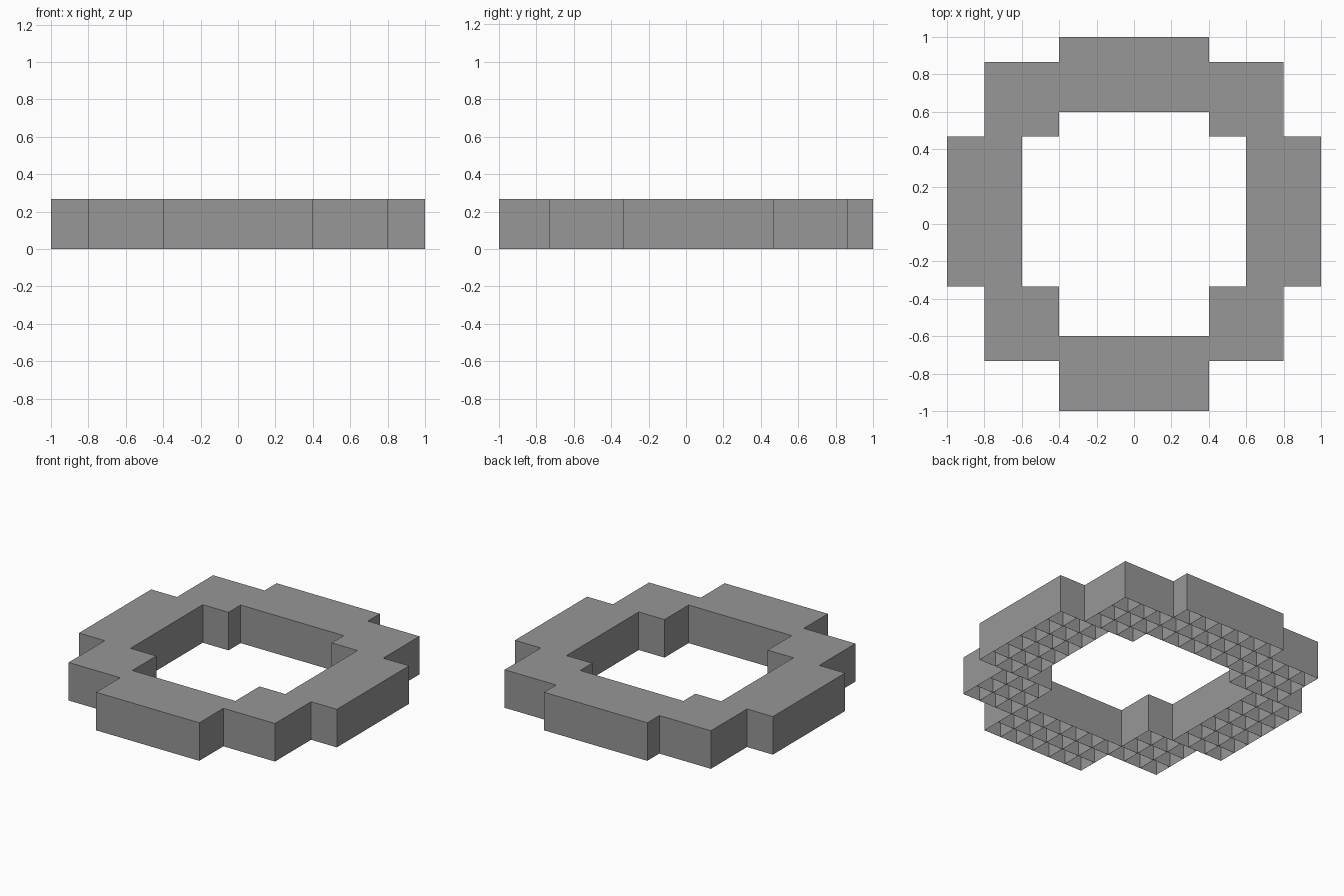
import bpy
import bmesh

cube = bpy.data.objects.get("Cube")
if cube:
    bpy.data.objects.remove(cube, do_unlink=True)

CELL = 0.4 / 3          # underside cell size
HEIGHT = CELL * 2
CELL_DEPTH = CELL
RIB = 0.0005            # half thickness of the ribs between cells

grey = bpy.data.materials.new("plain grey")
grey.use_nodes = True
colour = (0.31, 0.31, 0.31, 1)
grey.diffuse_color = colour
grey.node_tree.nodes["Principled BSDF"].inputs["Base Color"].default_value = colour


def block(name, x, y, nx, ny):
    """Flat-topped block whose underside is a grid of open square cells."""
    bm = bmesh.new()
    bmesh.ops.create_grid(bm, x_segments=nx, y_segments=ny, size=0.5)
    bmesh.ops.scale(bm, vec=(nx * CELL, ny * CELL, 1), verts=bm.verts)
    rim = [e for e in bm.edges if e.is_boundary]

    # side walls and top
    walls = bmesh.ops.extrude_edge_only(bm, edges=rim)["geom"]
    top_verts = [g for g in walls if isinstance(g, bmesh.types.BMVert)]
    bmesh.ops.translate(bm, vec=(0, 0, HEIGHT), verts=top_verts)
    top_edges = [e for e in bm.edges if e.is_boundary]
    bmesh.ops.contextual_create(bm, geom=top_edges)
    bmesh.ops.recalc_face_normals(bm, faces=bm.faces)

    # straight-walled cells separated by paper-thin ribs
    base = [f for f in bm.faces if all(v.co.z < 0.001 for v in f.verts)]
    bmesh.ops.inset_individual(bm, faces=base, thickness=RIB)
    ceilings = bmesh.ops.extrude_discrete_faces(bm, faces=base)["faces"]
    cell_verts = [v for f in ceilings for v in f.verts]
    bmesh.ops.translate(bm, vec=(0, 0, CELL_DEPTH), verts=cell_verts)
    bmesh.ops.recalc_face_normals(bm, faces=bm.faces)

    mesh = bpy.data.meshes.new(name)
    bm.to_mesh(mesh)
    bm.free()
    mesh.materials.append(grey)
    obj = bpy.data.objects.new(name, mesh)
    obj.location = (x, y, 0)
    bpy.context.collection.objects.link(obj)


# front and back bars
block("front_bar", 0, -0.8, 6, 3)
block("back_bar", 0, 0.8, 6, 3)

# side bars and corner blocks, mirrored left and right
for side, sign in (("left", 1), ("right", -1)):
    block(side + "_bar", sign * 0.8, CELL / 2, 3, 6)
    block("front_" + side + "_corner", sign * 0.6, CELL / 2 - 0.6, 3, 3)
    block("back_" + side + "_corner", sign * 0.6, CELL / 2 + 0.6, 3, 3)
